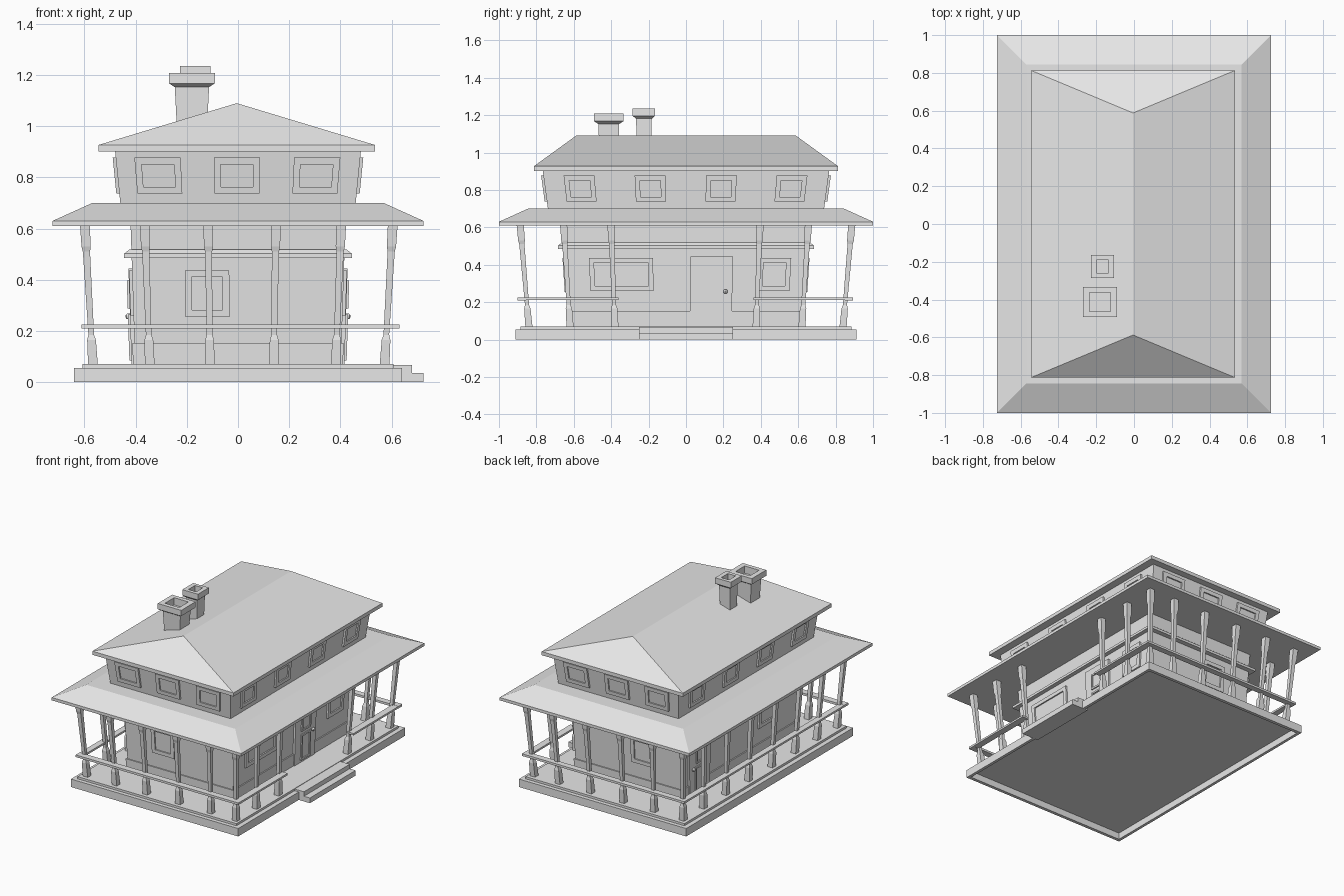
import bpy, bmesh
from mathutils import Vector

cube = bpy.data.objects.get("Cube")
if cube:
    bpy.data.objects.remove(cube, do_unlink=True)

grey = bpy.data.materials.new("plain_grey")
grey.use_nodes = True
grey.diffuse_color = (0.8, 0.8, 0.8, 1)
grey.node_tree.nodes["Principled BSDF"].inputs["Base Color"].default_value = (0.8, 0.8, 0.8, 1)


def finish(name, bm):
    bmesh.ops.recalc_face_normals(bm, faces=bm.faces)
    mesh = bpy.data.meshes.new(name)
    bm.to_mesh(mesh)
    bm.free()
    mesh.materials.append(grey)
    obj = bpy.data.objects.new(name, mesh)
    bpy.context.collection.objects.link(obj)
    return obj


def loft(name, rings):
    """Join four-point rings into a closed solid."""
    bm = bmesh.new()
    loops = [[bm.verts.new(p) for p in ring] for ring in rings]
    for a, b in zip(loops, loops[1:]):
        for i in range(4):
            j = (i + 1) % 4
            bm.faces.new((a[i], a[j], b[j], b[i]))
    bm.faces.new(loops[0])
    bm.faces.new(loops[-1])
    return finish(name, bm)


def rect(cx, cy, hx, hy, z):
    return [(cx - hx, cy - hy, z), (cx + hx, cy - hy, z),
            (cx + hx, cy + hy, z), (cx - hx, cy + hy, z)]


def tier(name, levels, cx=0.0, cy=0.0):
    """Stack of rectangles given as (z, half width, half depth)."""
    return loft(name, [rect(cx, cy, hx, hy, z) for z, hx, hy in levels])


def box(name, x0, x1, y0, y1, z0, z1):
    hx, hy = (x1 - x0) / 2, (y1 - y0) / 2
    return tier(name, [(z0, hx, hy), (z1, hx, hy)], (x0 + x1) / 2, (y0 + y1) / 2)


# Base, open underneath, with the deck and steps
tier("base", [(0.045, 0.62, 0.89), (0, 0.62, 0.89), (0, 0.64, 0.912),
              (0.055, 0.64, 0.912), (0.055, 0.608, 0.885), (0.07, 0.608, 0.885)])
box("upper_step", 0.6, 0.68, -0.25, 0.25, 0, 0.067)
box("lower_step", 0.6, 0.725, -0.25, 0.25, 0, 0.036)

# Flared walls, wainscot and belt
LOWER = ((0.07, 0.402, 0.625), (0.62, 0.42, 0.66))
UPPER = ((0.69, 0.459, 0.737), (0.91, 0.481, 0.767))
tier("lower_walls", LOWER)
tier("upper_walls", UPPER)
tier("wainscot", [(0.07, 0.41, 0.635), (0.152, 0.413, 0.638)])
tier("belt", [(0.485, 0.445, 0.685), (0.502, 0.445, 0.685), (0.518, 0.425, 0.665)])

# Roofs
tier("porch_roof", [(0.61, 0.725, 1), (0.63, 0.725, 1), (0.70, 0.57, 0.845)])
tier("main_roof", [(0.902, 0.54, 0.813), (0.927, 0.54, 0.813),
                   (1.09, 0.0005, 0.588)], cx=-0.005)


# Chimneys with hollow caps
def chimney(name, cx, cy, hx, hy, z, rim):
    tier(name, [(0.97, hx * 0.86, hy * 0.86), (z - 0.055, hx, hy),
                (z - 0.04, hx + rim, hy + rim), (z, hx + rim, hy + rim),
                (z, hx - 0.012, hy - 0.006), (z - 0.05, hx - 0.012, hy - 0.006)], cx, cy)


chimney("front_chimney", -0.18, -0.413, 0.067, 0.056, 1.208, 0.023)
chimney("rear_chimney", -0.167, -0.225, 0.042, 0.042, 1.236, 0.018)


# Points on a leaning wall: u along it, z up, d outwards
def on_wall(side, wall, u, z, d, mid):
    (z0, x0, y0), (z1, x1, y1) = wall

    def half(a, b, h):
        return a + (b - a) * (h - z0) / (z1 - z0)
    hx, hy = half(x0, x1, z), half(y0, y1, z)
    if side in ("left", "right"):
        sign = 1 if side == "left" else -1
        return Vector((sign * (hx + d), u * hy / half(y0, y1, mid), z))
    sign = 1 if side == "back" else -1
    return Vector((u * hx / half(x0, x1, mid), sign * (hy + d), z))


def plate_ring(side, wall, u, w, z0, z1, inset, d):
    mid = (z0 + z1) / 2
    a, b = u - w / 2 + inset, u + w / 2 - inset
    corners = ((a, z0 + inset), (b, z0 + inset), (b, z1 - inset), (a, z1 - inset))
    return [on_wall(side, wall, p, q, d, mid) for p, q in corners]


def framed(name, side, wall, u, w, z0, z1, frame=0.026, proud=0.012, sunk=0.003):
    """Raised frame around a sunken panel."""
    steps = ((0, -0.01), (0, proud), (frame, proud), (frame, sunk))
    loft(name, [plate_ring(side, wall, u, w, z0, z1, i, d) for i, d in steps])


# Upper windows
for side in ("front", "back"):
    for u in (-0.31, -0.004, 0.305):
        framed(side + "_upper_window", side, UPPER, u, 0.178, 0.737, 0.877)
for side in ("left", "right"):
    for u in (-0.565, -0.19, 0.187, 0.56):
        framed(side + "_upper_window", side, UPPER, u, 0.162, 0.737, 0.877)

# Lower windows
framed("front_window", "front", LOWER, -0.12, 0.172, 0.255, 0.437)
framed("back_window", "back", LOWER, -0.12, 0.172, 0.255, 0.437)
framed("wide_window", "left", LOWER, -0.345, 0.34, 0.26, 0.437)
framed("small_window", "left", LOWER, 0.472, 0.172, 0.26, 0.437)
framed("right_window", "right", LOWER, -0.3, 0.2, 0.26, 0.437)


# Doors: slab, two framed panels and a knob
def door(side, u):
    slab = [plate_ring(side, LOWER, u, 0.225, 0.07, 0.445, 0, d) for d in (-0.01, 0.014)]
    loft("door_slab", slab)
    framed("door_upper_panel", side, LOWER, u, 0.1, 0.288, 0.397, 0.012, 0.022, 0.015)
    framed("door_lower_panel", side, LOWER, u, 0.1, 0.085, 0.265, 0.012, 0.022, 0.015)
    bm = bmesh.new()
    bmesh.ops.create_uvsphere(bm, u_segments=8, v_segments=6, radius=0.012)
    spot = on_wall(side, LOWER, u + 0.076, 0.257, 0.02, 0.257)
    bmesh.ops.translate(bm, verts=bm.verts, vec=spot)
    finish("door_knob", bm)


door("left", 0.135)
door("right", 0.45)


# Porch posts, leaning outwards
def post(x, y):
    rings = []
    for z, h in ((0.07, 0.019), (0.165, 0.017), (0.185, 0.011),
                 (0.51, 0.014), (0.53, 0.018), (0.612, 0.019)):
        lean = 1 + 0.055 * (z - 0.07) / 0.54
        rings.append(rect(x * lean, y * lean, h, h, z))
    loft("porch_post", rings)


for y in (-0.84, 0.84):
    for x in (-0.567, -0.345, -0.11, 0.14, 0.382, 0.573):
        post(x, y)
for y in (-0.62, -0.38, -0.127, 0.127, 0.375, 0.62):
    post(-0.567, y)
    if abs(y) > 0.3:
        post(0.573, y)

# Porch rails, open at the steps
box("front_rail", -0.612, 0.632, -0.9, -0.855, 0.21, 0.225)
box("back_rail", -0.612, 0.632, 0.85, 0.892, 0.21, 0.225)
box("right_rail", -0.612, -0.57, -0.9, 0.892, 0.211, 0.224)
box("left_front_rail", 0.585, 0.632, -0.9, -0.36, 0.211, 0.224)
box("left_rear_rail", 0.585, 0.632, 0.36, 0.892, 0.211, 0.224)
